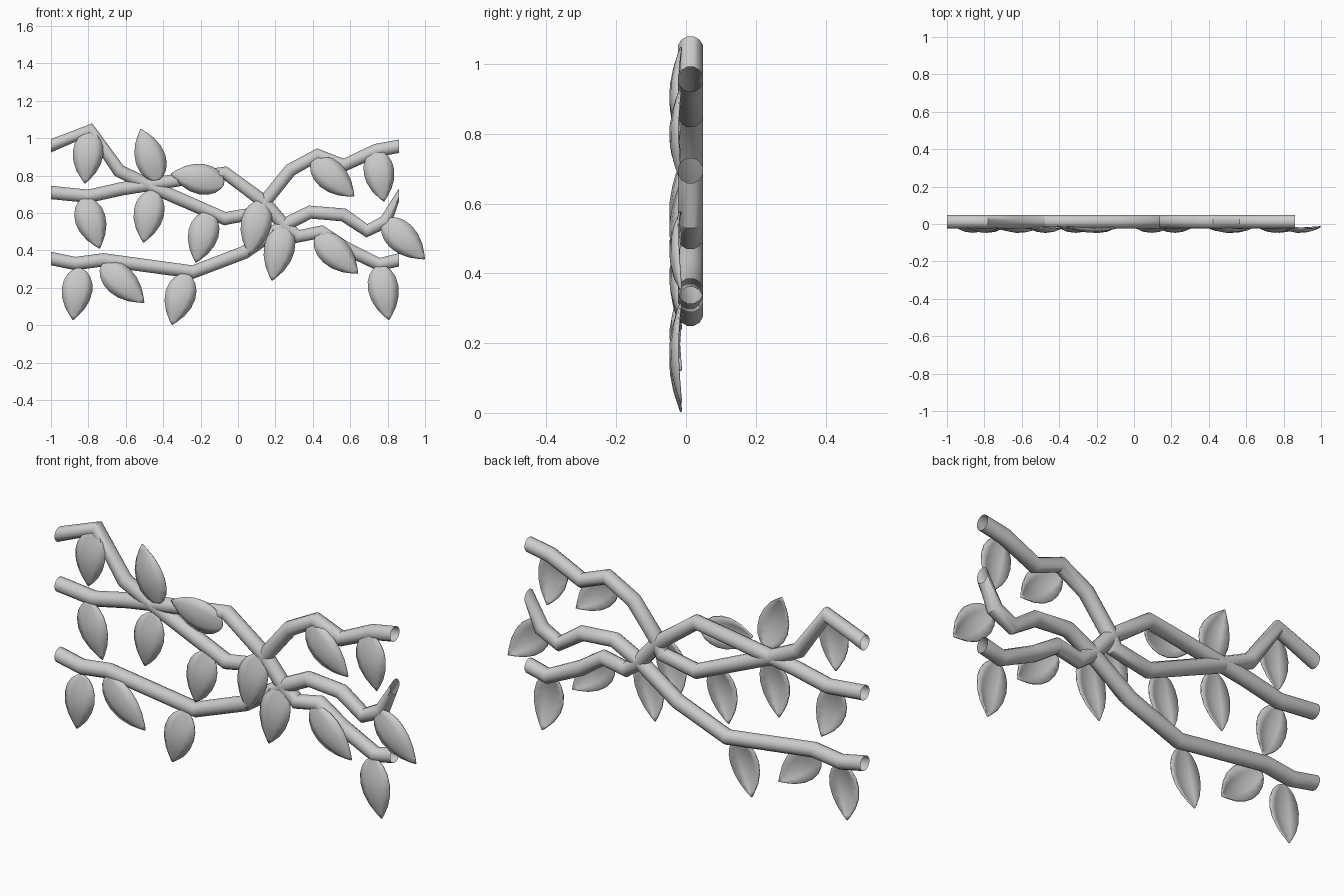
import bpy, bmesh
from math import sin, cos, pi
from mathutils import Vector

if "Cube" in bpy.data.objects:
    bpy.data.objects.remove(bpy.data.objects["Cube"])

SIDES = 12
RADIUS = 0.037
BRANCH_Y = 0.013


def finish(name, bm, angle):
    bmesh.ops.recalc_face_normals(bm, faces=bm.faces)
    mesh = bpy.data.meshes.new(name)
    bm.to_mesh(mesh)
    bm.free()
    ob = bpy.data.objects.new(name, mesh)
    bpy.context.collection.objects.link(ob)
    bpy.ops.object.select_all(action='DESELECT')
    ob.select_set(True)
    bpy.context.view_layer.objects.active = ob
    bpy.ops.object.shade_smooth_by_angle(angle=angle)
    return ob


def branch(name, path):
    """Open tube along (x, z) points, rings on the bisector, ends cut upright."""
    bm = bmesh.new()
    pts = [Vector(p) for p in path]
    rings = []
    for i, p in enumerate(pts):
        if 0 < i < len(pts) - 1:
            t = ((p - pts[i - 1]).normalized() + (pts[i + 1] - p).normalized()).normalized()
        else:
            t = Vector((1, 0))
        ring = []
        for k in range(SIDES):
            a = 2 * pi * (k + 0.5) / SIDES
            up = RADIUS * sin(a)
            ring.append(bm.verts.new((p.x - t.y * up, BRANCH_Y + RADIUS * cos(a), p.y + t.x * up)))
        rings.append(ring)
    for r, s in zip(rings, rings[1:]):
        for k in range(SIDES):
            n = (k + 1) % SIDES
            bm.faces.new((r[k], r[n], s[n], s[k]))
    return finish(name, bm, 0.7)


# half-width along the leaf: (position from stem to tip, fraction of width)
LEAF = [(0, .12), (.04, .42), (.13, .72), (.26, .93), (.42, 1), (.6, .9), (.78, .62), (.92, .26), (1, .02)]


def leaf(name, base, tip, half=0.081):
    """Thin domed leaf bulging to the front."""
    bm = bmesh.new()
    b, e = Vector(base), Vector(tip)
    d = (e - b).normalized()
    side = Vector((-d.y, d.x))
    rows = []
    for t, w in LEAF:
        row = []
        for s in (-1, -.5, 0, .5, 1):
            p = b.lerp(e, t) + side * (s * w * half)
            y = -0.014 - 0.031 * sin(pi * t) * (1 - 0.7 * s * s)
            row.append(bm.verts.new((p.x, y, p.y)))
        rows.append(row)
    for r, q in zip(rows, rows[1:]):
        for k in range(4):
            bm.faces.new((r[k], r[k + 1], q[k + 1], q[k]))
    ob = finish(name, bm, 0.7)
    mod = ob.modifiers.new("thickness", 'SOLIDIFY')
    mod.thickness = 0.006
    mod.offset = 0


# three interweaving branches
branch("upper_branch", [(-1, .96), (-.79, 1.045), (-.635, .825), (-.47, .745), (-.07, .57), (.12, .605),
                        (.155, .675), (.28, .83), (.425, .91), (.565, .855), (.74, .935), (.86, .957)])
branch("middle_branch", [(-1, .71), (-.80, .69), (-.62, .73), (-.07, .815), (.14, .66), (.245, .535),
                         (.32, .475), (.445, .50), (.57, .415), (.755, .325), (.86, .35)])
branch("lower_branch", [(-1, .357), (-.87, .33), (-.72, .35), (-.24, .285), (.035, .39), (.245, .535),
                        (.385, .605), (.565, .59), (.69, .505), (.79, .555), (.86, .695)])

# leaves: stem point and tip point in x, z
leaves = [
    ((-.79, 1.035), (-.818, .76)), ((-.43, .775), (-.52, 1.048)), ((-.075, .76), (-.358, .81)),
    ((-.825, .68), (-.74, .412)), ((-.455, .72), (-.505, .444)), ((-.155, .605), (-.225, .337)),
    ((.125, .665), (.06, .38)), ((.25, .535), (.182, .24)), ((.40, .885), (.62, .69)),
    ((.735, .935), (.78, .663)), ((.42, .48), (.64, .278)), ((.78, .56), (.997, .355)),
    ((.755, .32), (.807, .03)), ((-.845, .305), (-.882, .03)), ((-.725, .325), (-.503, .122)),
    ((-.275, .275), (-.353, .004)),
]
for i, (b, t) in enumerate(leaves):
    leaf(f"leaf_{i + 1}", b, t)
